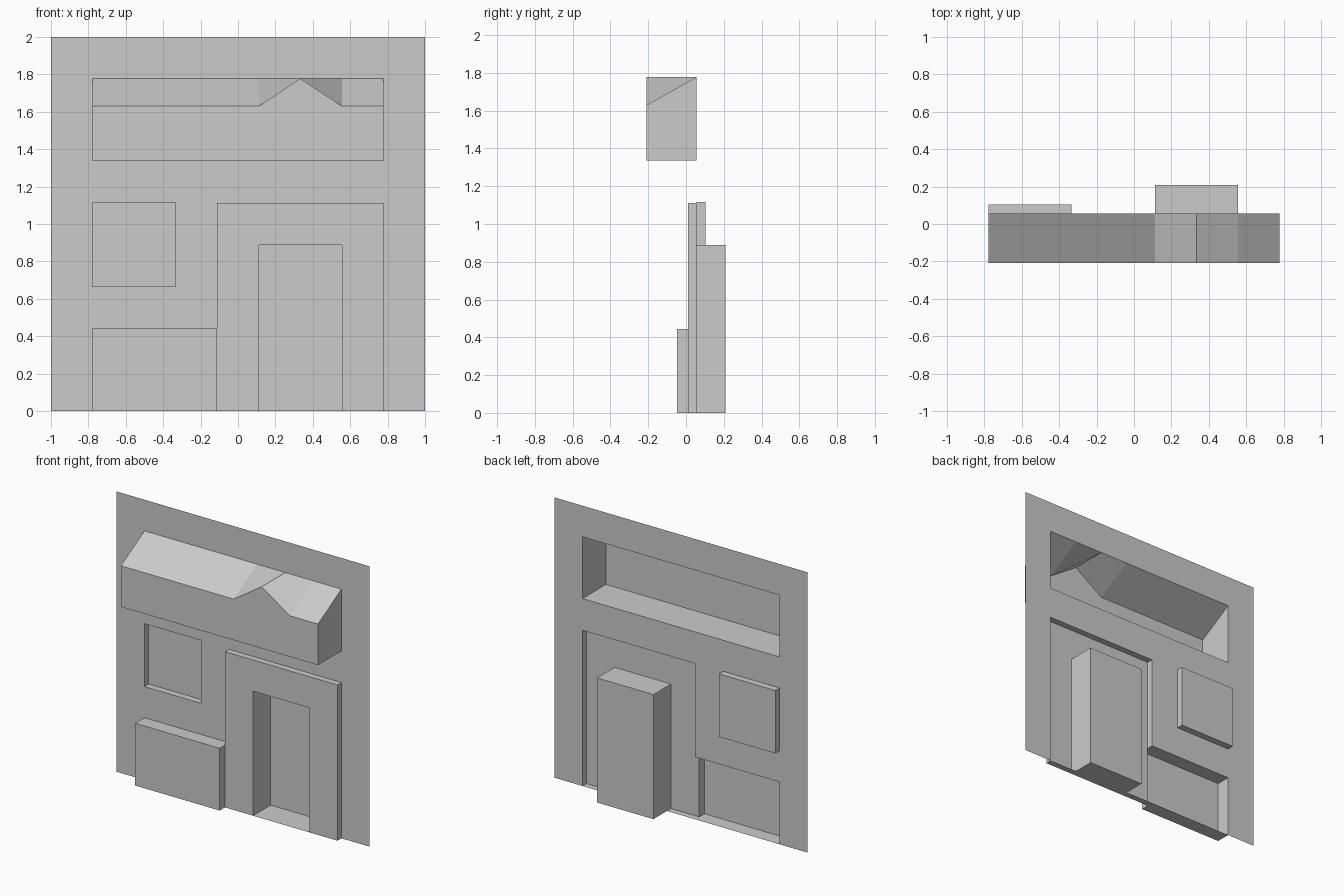
import bpy
from mathutils import Vector

if "Cube" in bpy.data.objects:
    bpy.data.objects.remove(bpy.data.objects["Cube"])

# Depths (y) of the stepped facade, front is -y
WALL, FRAME, PLANTER, WINDOW, DOOR, AWNING = 0.056, 0.011, -0.048, 0.104, 0.209, -0.209
U = 2 / 9  # layout module of the facade

# Rectangles on the facade: x0, x1, z0, z1
R_WALL = (-1, 1, 0, 2)
R_AWNING = (-3.5 * U, 3.5 * U, 1.337, 8 * U)
R_WINDOW = (-3.5 * U, -1.5 * U, 3 * U, 5.02 * U)
R_FRAME = (-0.5 * U, 3.5 * U, 0, 5 * U)
R_DOOR = (0.5 * U, 2.5 * U, 0, 4 * U)
R_PLANTER = (-3.5 * U, -0.5 * U, 0, 2 * U)


def quad(faces, pts, normal):
    """Add a polygon wound so that it faces the given direction."""
    pts = [Vector(p) for p in pts]
    n = (pts[1] - pts[0]).cross(pts[2] - pts[0])
    faces.append(pts if n.dot(Vector(normal)) > 0 else [pts[0]] + pts[:0:-1])


def make(name, faces):
    verts, index, polys = [], {}, []
    for f in faces:
        ids = []
        for p in f:
            key = tuple(round(c, 4) for c in p)
            if key not in index:
                index[key] = len(verts)
                verts.append(key)
            ids.append(index[key])
        polys.append(ids)
    me = bpy.data.meshes.new(name)
    me.from_pydata(verts, [], polys)
    ob = bpy.data.objects.new(name, me)
    bpy.context.collection.objects.link(ob)
    return ob


def sheet(faces, rect, y, holes=()):
    """Front-facing panel at depth y with rectangular holes left open."""
    rects = [rect, *holes]
    xs = sorted({x for r in rects for x in r[:2]})
    zs = sorted({z for r in rects for z in r[2:]})
    for x0, x1 in zip(xs, xs[1:]):
        for z0, z1 in zip(zs, zs[1:]):
            cx, cz = (x0 + x1) / 2, (z0 + z1) / 2
            if any(h[0] < cx < h[1] and h[2] < cz < h[3] for h in holes):
                continue
            quad(faces, [(x0, y, z0), (x1, y, z0), (x1, y, z1), (x0, y, z1)], (0, -1, 0))


def relief(name, rect, rim, cap, holes=(), right_rim=None, left_from=None):
    """Panel pushed out of or into the wall, with side walls back to the rim."""
    x0, x1, z0, z1 = rect
    s = 1 if cap < rim else -1
    faces = []
    sheet(faces, rect, cap, holes)
    rr = rim if right_rim is None else right_rim
    zl = z0 if left_from is None else left_from
    quad(faces, [(x0, rim, zl), (x0, cap, zl), (x0, cap, z1), (x0, rim, z1)], (-s, 0, 0))
    quad(faces, [(x1, rr, z0), (x1, cap, z0), (x1, cap, z1), (x1, rr, z1)], (s, 0, 0))
    for z, d in ((z0, -s), (z1, s)):
        # keep the bottom of a doorway open where the hole reaches the floor
        gaps = [h for h in holes if h[2] == z]
        cuts = [x0] + [x for h in gaps for x in h[:2]] + [x1]
        for a, b in zip(cuts[::2], cuts[1::2]):
            quad(faces, [(a, rim, z), (b, rim, z), (b, cap, z), (a, cap, z)], (0, 0, d))
    return make(name, faces)


# Main wall sheet
wall = []
sheet(wall, R_WALL, WALL, (R_AWNING, R_WINDOW, R_FRAME, R_PLANTER))
make("wall", wall)

# Window, door surround, door niche and low front box
relief("window_recess", R_WINDOW, WALL, WINDOW)
relief("door_frame", R_FRAME, WALL, FRAME, (R_DOOR,), left_from=R_PLANTER[3])
relief("door_recess", R_DOOR, FRAME, DOOR)
relief("front_box", R_PLANTER, WALL, PLANTER, right_rim=FRAME)

# Awning with sloped roof and a small front gable
x0, x1, z0, zt = R_AWNING
ze = 1.63
ga, gm, gb = 0.5 * U, 1.5 * U, 2.5 * U
F, B = AWNING, WALL
aw = []
sheet(aw, (x0, x1, z0, ze), F, ())
aw.pop()
quad(aw, [(x0, F, z0), (x1, F, z0), (x1, F, ze), (gb, F, ze), (gm, F, zt), (ga, F, ze), (x0, F, ze)], (0, -1, 0))
quad(aw, [(x0, F, z0), (x1, F, z0), (x1, B, z0), (x0, B, z0)], (0, 0, -1))
for x, d in ((x0, -1), (x1, 1)):
    quad(aw, [(x, F, z0), (x, B, z0), (x, B, zt), (x, F, ze)], (d, 0, 0))
for a, b in ((x0, ga), (gb, x1)):
    quad(aw, [(a, F, ze), (b, F, ze), (b, B, zt), (a, B, zt)], (0, 0, 1))
for x in (ga, gb):
    quad(aw, [(x, F, ze), (gm, F, zt), (gm, B, zt), (x, B, zt)], (0, 0, 1))
make("awning", aw)
